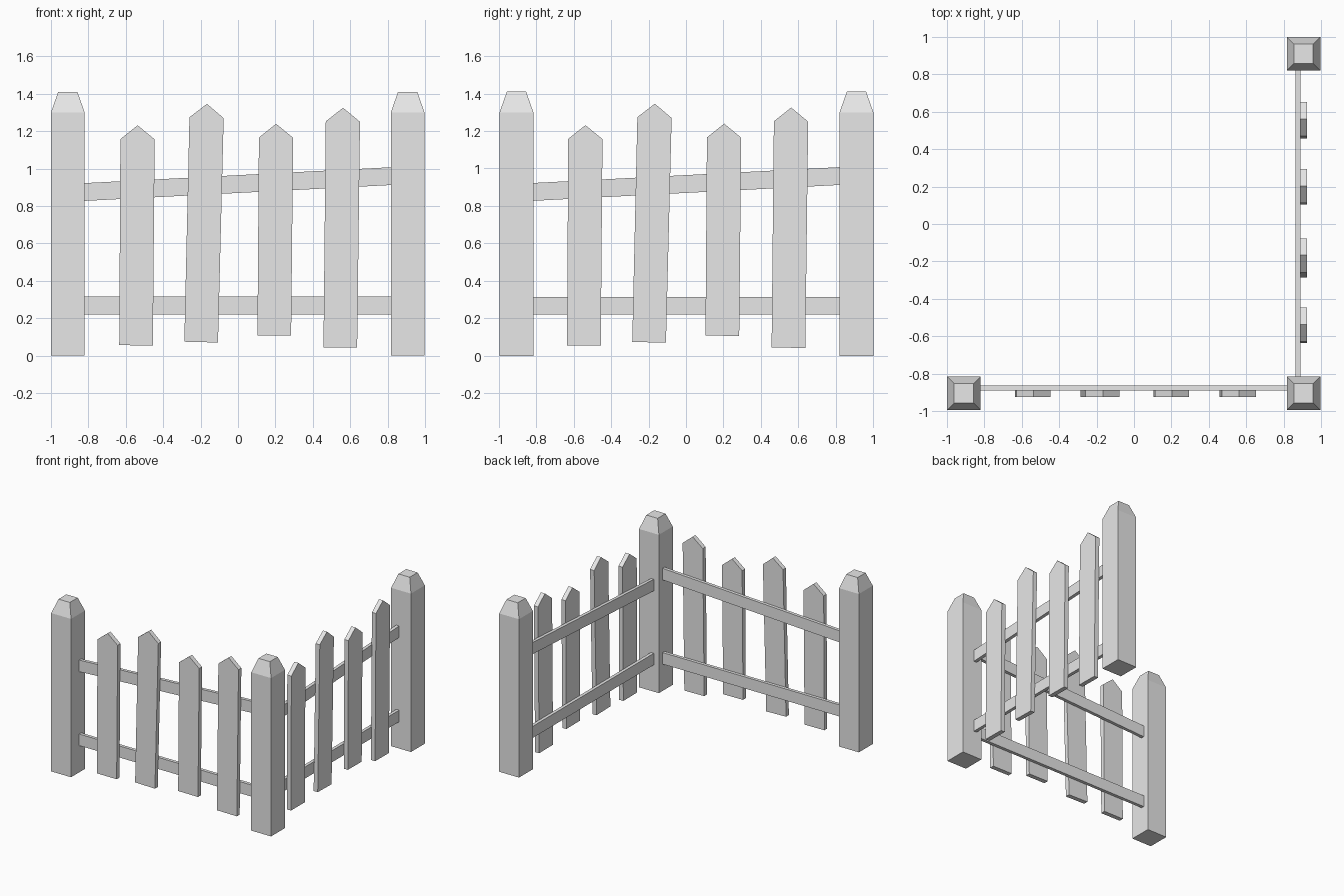
import bpy
import bmesh
from math import radians, pi
from mathutils import Matrix, Vector

cube = bpy.data.objects.get("Cube")
if cube:
    bpy.data.objects.remove(cube, do_unlink=True)

grey = bpy.data.materials.new("plain_grey")
grey.use_nodes = True
grey.diffuse_color = (0.8, 0.8, 0.8, 1)
grey.node_tree.nodes["Principled BSDF"].inputs["Base Color"].default_value = (0.8, 0.8, 0.8, 1)


def finish(name, bm, matrix):
    bmesh.ops.recalc_face_normals(bm, faces=bm.faces)
    mesh = bpy.data.meshes.new(name)
    bm.to_mesh(mesh)
    bm.free()
    mesh.materials.append(grey)
    obj = bpy.data.objects.new(name, mesh)
    obj.matrix_world = matrix
    bpy.context.collection.objects.link(obj)


def board(name, outline, y_front, y_back, matrix):
    """Extrude an x-z outline from y_front to y_back."""
    bm = bmesh.new()
    face = bm.faces.new([bm.verts.new((x, y_front, z)) for x, z in outline])
    new = bmesh.ops.extrude_face_region(bm, geom=[face])["geom"]
    bmesh.ops.translate(bm, vec=(0, y_back - y_front, 0),
                        verts=[v for v in new if isinstance(v, bmesh.types.BMVert)])
    finish(name, bm, matrix)


def post(name, x, y):
    """Square post with a chamfered, flat-topped cap."""
    bm = bmesh.new()
    bmesh.ops.create_cube(bm, size=1, matrix=Matrix.Translation((0, 0, 0.65))
                          @ Matrix.Diagonal((0.18, 0.18, 1.3, 1)))
    bm.faces.ensure_lookup_table()
    top = max(bm.faces, key=lambda f: f.calc_center_median().z)
    new = bmesh.ops.extrude_face_region(bm, geom=[top])["geom"]
    bmesh.ops.delete(bm, geom=[top], context="FACES_ONLY")
    for v in new:
        if isinstance(v, bmesh.types.BMVert):
            v.co = Vector((v.co.x * 0.57, v.co.y * 0.57, 1.41))
    finish(name, bm, Matrix.Translation((x, y, 0)))


# Posts
post("left_post", 0.907, 0.91)
post("corner_post", 0.907, -0.905)
post("right_post", -0.91, -0.905)

# Pickets: bottom centre x, bottom z, length to shoulder, lean in degrees
PICKETS = [(-0.545, 0.055, 1.102, 0.4), (-0.197, 0.072, 1.2, 1.38),
           (0.194, 0.107, 1.058, 0.5), (0.547, 0.043, 1.208, 0.65)]

# The side panel is the front panel turned a quarter turn
for side, turn in (("front", 0), ("side", pi / 2)):
    panel = Matrix.Rotation(turn, 4, "Z")
    for i, (x, z, length, lean) in enumerate(PICKETS):
        outline = [(-0.09, 0), (0.09, 0), (0.0915, length),
                   (0, length + 0.074), (-0.0915, length)]
        place = Matrix.Translation((x, 0, z)) @ Matrix.Rotation(radians(lean), 4, "Y")
        board(f"{side}_picket_{i + 1}", outline, -0.925, -0.888, panel @ place)
    # Rails: the upper one slopes up towards the +x end
    for name, z0, z1 in (("lower_rail", 0.22, 0.22), ("upper_rail", 0.827, 0.912)):
        outline = [(-0.822, z0), (0.82, z1), (0.82, z1 + 0.095), (-0.822, z0 + 0.095)]
        board(f"{side}_{name}", outline, -0.89, -0.863, panel)
